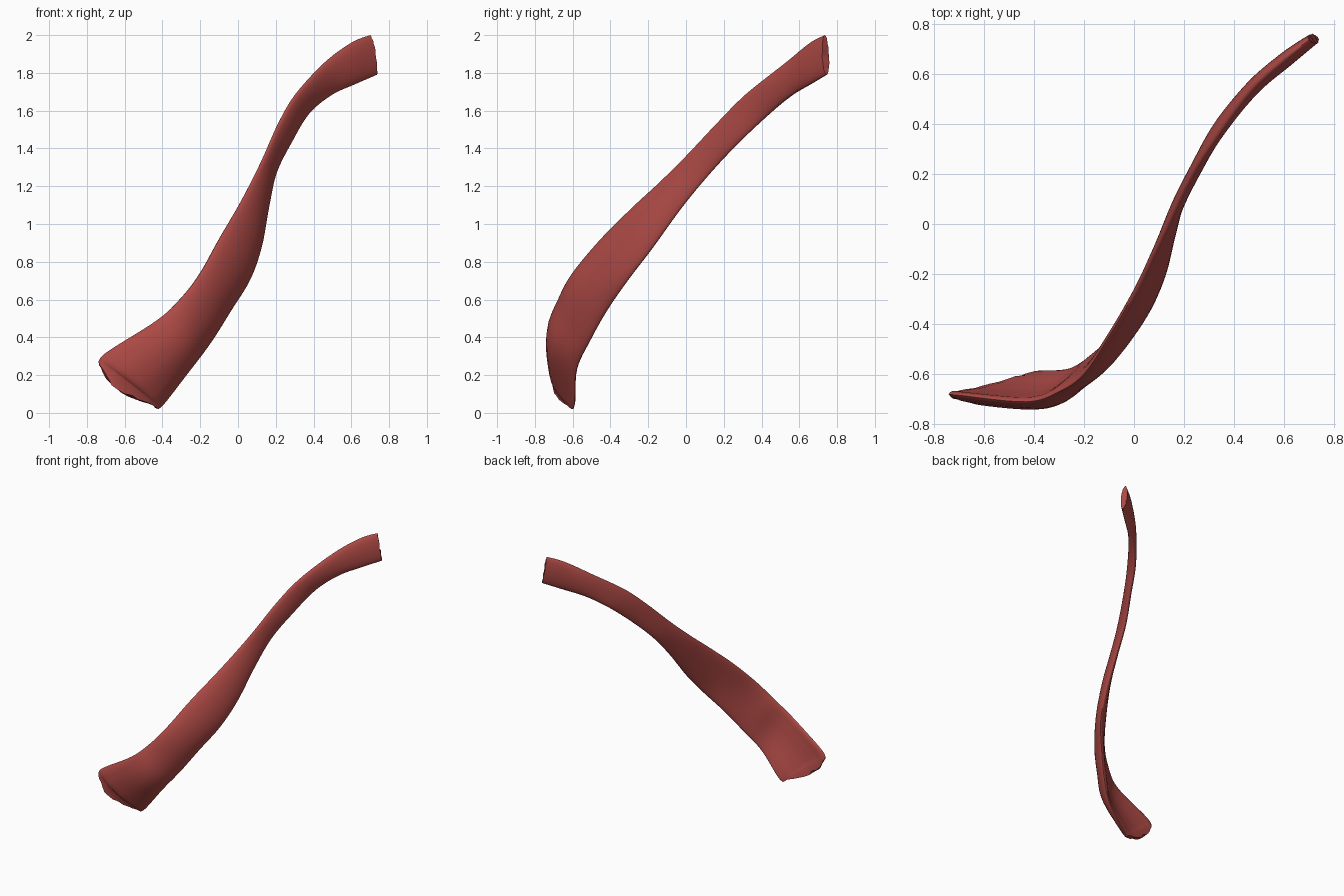
import bpy, bmesh, math, random
from mathutils import Vector

default = bpy.data.objects.get("Cube")
if default:
    bpy.data.objects.remove(default, do_unlink=True)
random.seed(4)

# Stations from the wide lower end to the upper end:
# upper edge point, lower edge point, thickness, forward bow
STATIONS = [
    ((-.74, -.68, .27), (-.42, -.60, .02), .05, .03),
    ((-.69, -.685, .325), (-.38, -.59, .06), .065, .05),
    ((-.43, -.71, .49), (-.25, -.58, .23), .075, .045),
    ((-.30, -.67, .61), (-.14, -.51, .38), .075, .025),
    ((-.20, -.60, .74), (-.04, -.42, .54), .075, .02),
    ((-.10, -.45, .92), (.06, -.31, .70), .07, .015),
    ((.00, -.28, 1.09), (.12, -.18, .87), .065, .01),
    ((.07, -.14, 1.22), (.16, -.02, 1.09), .055, .005),
    ((.14, .00, 1.36), (.20, .13, 1.27), .05, 0),
    ((.22, .17, 1.54), (.28, .28, 1.43), .05, 0),
    ((.31, .32, 1.69), (.37, .44, 1.58), .055, 0),
    ((.46, .53, 1.855), (.49, .56, 1.68), .06, 0),
    ((.60, .66, 1.96), (.62, .66, 1.74), .06, 0),
    ((.70, .735, 2.0), (.735, .745, 1.79), .045, 0),
]
STEPS, SIDES = 6, 32


def spline(values, s):
    """Catmull-Rom value at station position s."""
    last = len(values) - 1
    i = min(int(s), last - 1)
    t = s - i
    a, b, c, d = (values[max(0, min(last, i + k))] for k in (-1, 0, 1, 2))
    return (b * 2 + (c - a) * t + (a * 2 - b * 5 + c * 4 - d) * t ** 2
            + (b * 3 - a - c * 3 + d) * t ** 3) * 0.5


uppers = [Vector(s[0]) for s in STATIONS]
lowers = [Vector(s[1]) for s in STATIONS]
thicknesses = [s[2] for s in STATIONS]
bows = [s[3] for s in STATIONS]
centres = [(u + l) / 2 for u, l in zip(uppers, lowers)]
end = len(STATIONS) - 1


def make_ring(bm, s):
    """Lens-shaped cross-section, bowed forward, with faint lengthwise fibres."""
    upper, lower = spline(uppers, s), spline(lowers, s)
    centre, half = (upper + lower) / 2, (upper - lower) / 2
    ahead = spline(centres, min(end, s + .1))
    behind = spline(centres, max(0, s - .1))
    along = (ahead - behind).normalized()
    normal = along.cross(half).normalized()
    fade = max(0, 1 - s / 3)
    ring = []
    for k in range(SIDES):
        a = 2 * math.pi * k / SIDES
        across, out = math.cos(a), math.sin(a)
        depth = out * spline(thicknesses, s) / 2 + spline(bows, s) * out * out
        depth += .005 * fade * math.sin(across * 17) * out
        p = centre + half * across + normal * depth
        # Ragged fringe where the fibres end
        if s == 0:
            p -= along * (.045 * out * out * (1 + across * .6) + random.uniform(-.012, .012) * abs(out))
        elif s == end:
            p += along * random.uniform(-.008, .004) * abs(out)
        ring.append(bm.verts.new(p))
    return ring


# Skin the rings into one closed strap
bm = bmesh.new()
rings = [make_ring(bm, i / STEPS) for i in range(end * STEPS + 1)]
for r, q in zip(rings, rings[1:]):
    for k in range(SIDES):
        n = (k + 1) % SIDES
        bm.faces.new((r[k], r[n], q[n], q[k]))

# Close both ends with strips across the thickness
for ring in (rings[0], rings[-1]):
    bm.faces.new((ring[0], ring[1], ring[-1]))
    for k in range(1, SIDES // 2 - 1):
        bm.faces.new((ring[k], ring[k + 1], ring[-k - 1], ring[-k]))
    m = SIDES // 2
    bm.faces.new((ring[m - 1], ring[m], ring[m + 1]))
bmesh.ops.recalc_face_normals(bm, faces=bm.faces[:])

mesh = bpy.data.meshes.new("muscle_strap")
bm.to_mesh(mesh)
bm.free()
strap = bpy.data.objects.new("muscle_strap", mesh)
bpy.context.collection.objects.link(strap)

# Muscle colour
red = bpy.data.materials.new("muscle_red")
red.use_nodes = True
colour = (.42, .068, .06, 1)
red.diffuse_color = colour
red.node_tree.nodes["Principled BSDF"].inputs["Base Color"].default_value = colour
mesh.materials.append(red)

bpy.ops.object.select_all(action='DESELECT')
strap.select_set(True)
bpy.context.view_layer.objects.active = strap
bpy.ops.object.shade_smooth_by_angle(angle=math.radians(45))
